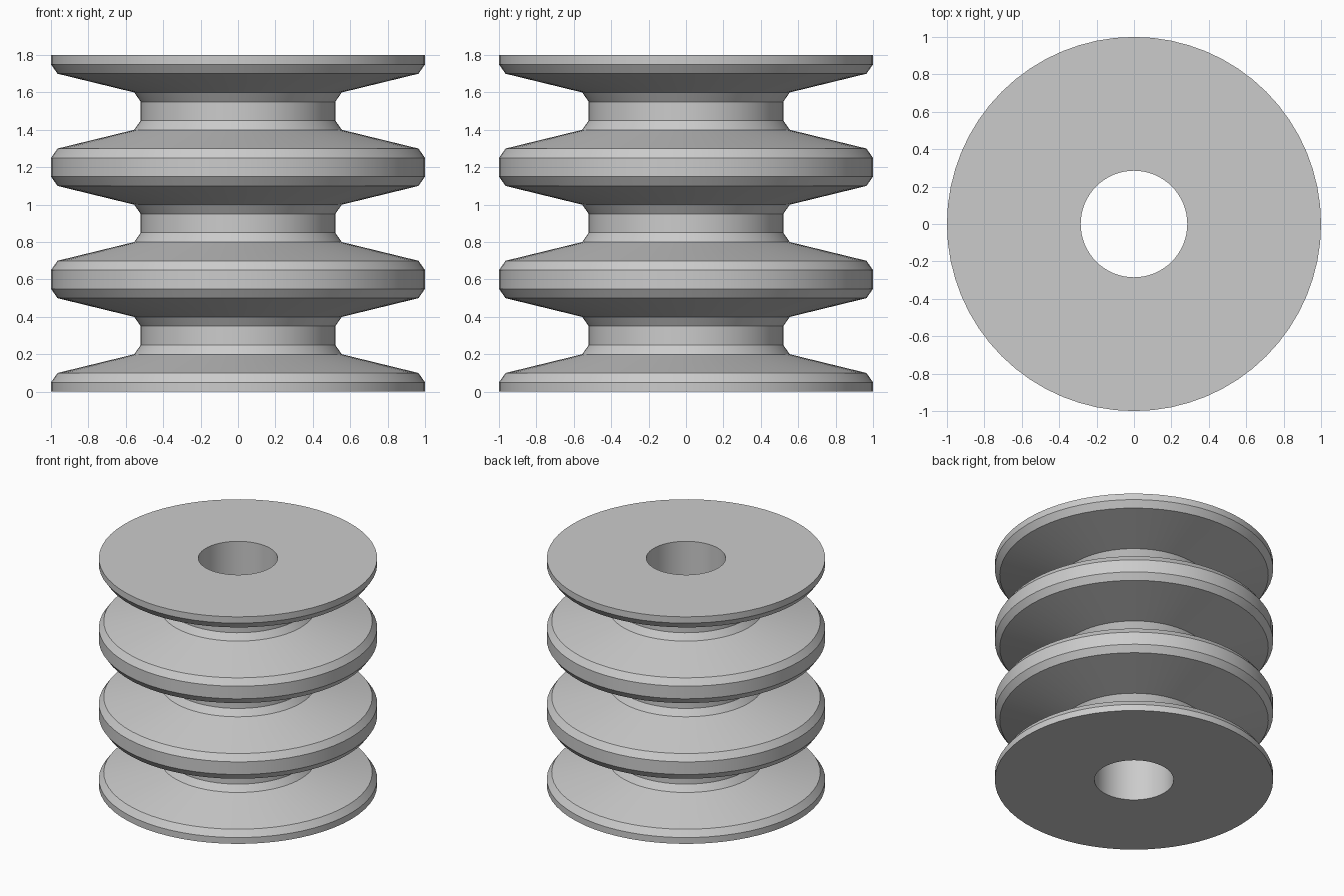
import bpy
import bmesh
import math

cube = bpy.data.objects.get("Cube")
if cube:
    bpy.data.objects.remove(cube, do_unlink=True)

SEGMENTS = 64
BORE = 0.285
PITCH = 0.6
GROOVES = 3

grey = bpy.data.materials.new("plain grey")
grey.use_nodes = True
colour = (0.6, 0.6, 0.6, 1)
grey.diffuse_color = colour
grey.node_tree.nodes["Principled BSDF"].inputs["Base Color"].default_value = colour

# One groove: rim, chamfer, sloping flank, fillet and neck, mirrored upward
half = [(1.0, 0.05), (0.965, 0.1), (0.555, 0.2), (0.52, 0.25)]
groove = half + [(r, PITCH - z) for r, z in reversed(half)]

# Outer profile with stacked grooves, closed through the bore
top = PITCH * GROOVES
profile = [(BORE, 0), (1.0, 0)]
for i in range(GROOVES):
    profile += [(r, z + i * PITCH) for r, z in groove]
profile += [(1.0, top), (BORE, top)]

# Lathe the profile around the z axis
bm = bmesh.new()
verts = [bm.verts.new((r, 0, z)) for r, z in profile]
edges = [bm.edges.new((verts[i - 1], verts[i])) for i in range(len(verts))]
bmesh.ops.spin(bm, geom=verts + edges, cent=(0, 0, 0), axis=(0, 0, 1),
               angle=math.tau, steps=SEGMENTS, use_merge=True)
bmesh.ops.remove_doubles(bm, verts=bm.verts[:], dist=0.0001)
bmesh.ops.recalc_face_normals(bm, faces=bm.faces[:])

mesh = bpy.data.meshes.new("grooved_roller")
bm.to_mesh(mesh)
bm.free()
mesh.materials.append(grey)
roller = bpy.data.objects.new("grooved_roller", mesh)
bpy.context.collection.objects.link(roller)

# Smooth around the turn, sharp between the bands
bpy.ops.object.select_all(action="DESELECT")
roller.select_set(True)
bpy.context.view_layer.objects.active = roller
bpy.ops.object.shade_smooth_by_angle(angle=math.radians(20))
